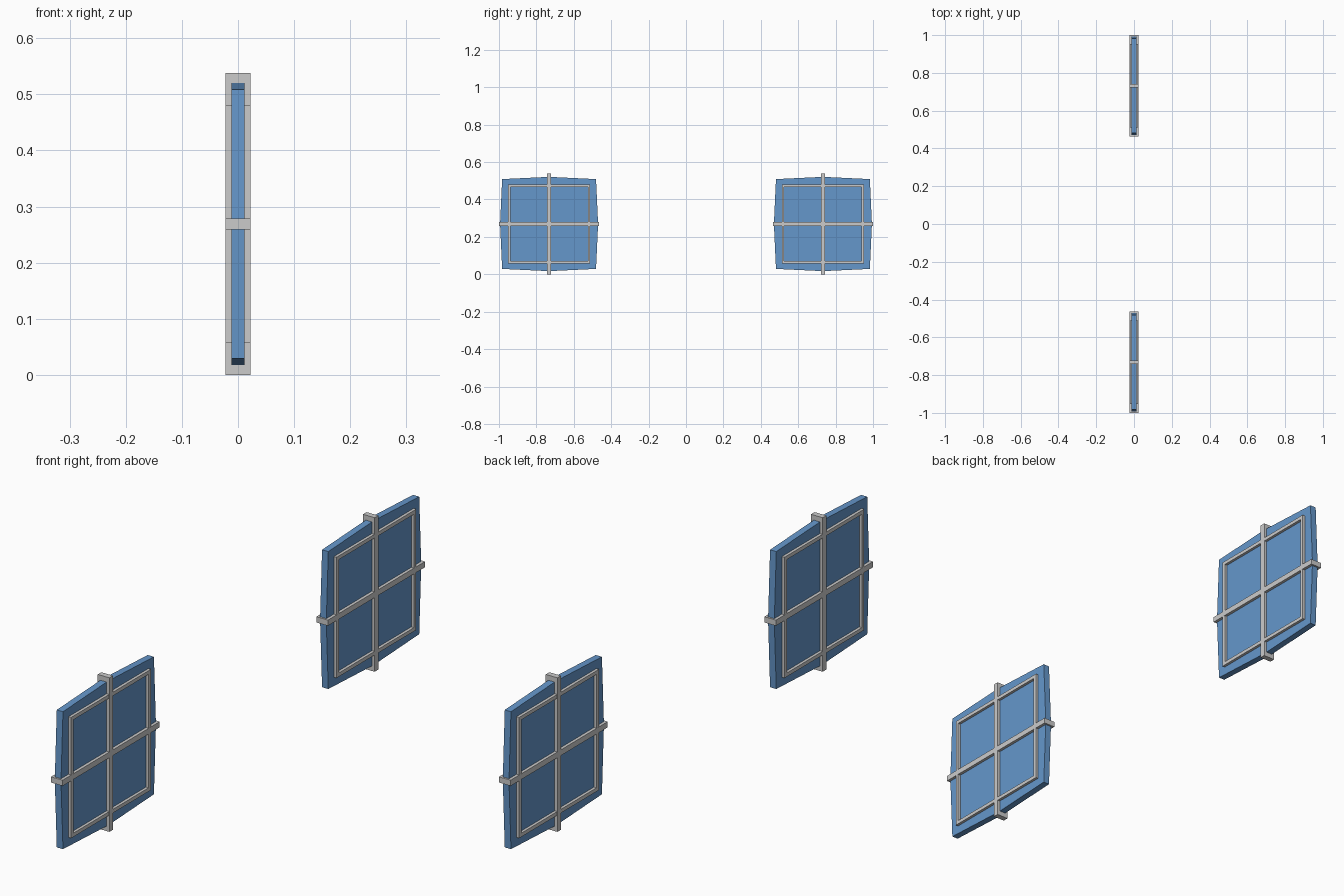
import bpy, bmesh

if "Cube" in bpy.data.objects:
    bpy.data.objects.remove(bpy.data.objects["Cube"])

CZ = 0.269            # height of the panel centres
CY = 0.732            # distance of each panel from the middle
blue = bpy.data.materials.new("blue")
blue.diffuse_color = (0.13, 0.31, 0.6, 1)
blue.use_nodes = True
blue.node_tree.nodes["Principled BSDF"].inputs["Base Color"].default_value = blue.diffuse_color


def plate(name, y, points, faces, half_x, mat=None):
    """Extrude a flat (y, z) outline symmetrically along x."""
    bm = bmesh.new()
    vs = [bm.verts.new((-half_x, py, pz)) for py, pz in points]
    fs = [bm.faces.new([vs[i] for i in f]) for f in faces]
    ext = bmesh.ops.extrude_face_region(bm, geom=fs, use_keep_orig=True)
    moved = [g for g in ext["geom"] if isinstance(g, bmesh.types.BMVert)]
    bmesh.ops.translate(bm, verts=moved, vec=(2 * half_x, 0, 0))
    bmesh.ops.recalc_face_normals(bm, faces=bm.faces)
    me = bpy.data.meshes.new(name)
    bm.to_mesh(me)
    bm.free()
    ob = bpy.data.objects.new(name, me)
    ob.location = (0, y, CZ)
    if mat:
        me.materials.append(mat)
    bpy.context.collection.objects.link(ob)
    return ob


def rect(hy, hz):
    return [(-hy, -hz), (hy, -hz), (hy, hz), (-hy, hz)]


for side, y in (("left", -CY), ("right", CY)):
    # blue pane with slightly peaked sides
    pane = [(-0.251, -0.24), (0, -0.252), (0.251, -0.24), (0.262, 0),
            (0.251, 0.24), (0, 0.252), (-0.251, 0.24), (-0.262, 0)]
    plate(side + "_pane", y, pane, [range(8)], 0.012, blue)

    # crossing bars that poke out past the pane
    plate(side + "_vertical_bar", y, rect(0.01, 0.269), [range(4)], 0.0225)
    plate(side + "_horizontal_bar", y, rect(0.268, 0.01), [range(4)], 0.0225)

    # thin rectangular frame standing proud of both faces
    ring = [(i, (i + 1) % 4, (i + 1) % 4 + 4, i + 4) for i in range(4)]
    plate(side + "_frame", y, rect(0.22, 0.211) + rect(0.207, 0.198), ring, 0.022)
